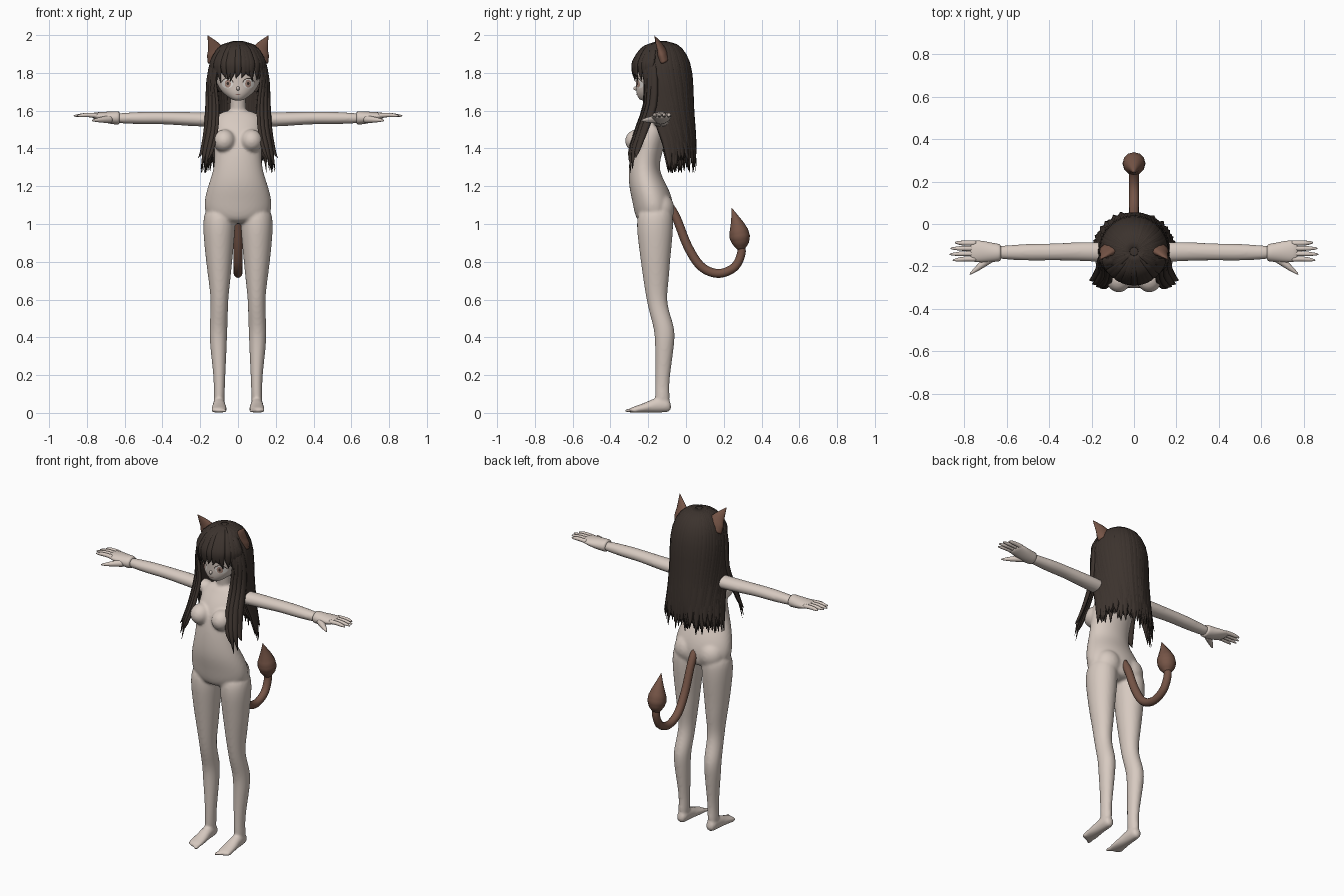
import bpy, bmesh, random
from math import sin, cos, pi, radians
from mathutils import Vector, Matrix

random.seed(4)
if bpy.data.objects.get("Cube"):
    bpy.data.objects.remove(bpy.data.objects["Cube"])


def material(name, rgb):
    m = bpy.data.materials.new(name)
    m.use_nodes = True
    m.diffuse_color = (*rgb, 1)
    bsdf = m.node_tree.nodes["Principled BSDF"]
    bsdf.inputs["Base Color"].default_value = (*rgb, 1)
    bsdf.inputs["Roughness"].default_value = 0.8
    return m


SKIN = material("skin", (0.68, 0.59, 0.53))
HAIR = material("dark hair", (0.045, 0.033, 0.027))
FUR = material("brown fur", (0.18, 0.09, 0.062))
WHITE = material("eye white", (0.8, 0.76, 0.72))
IRIS = material("iris", (0.42, 0.27, 0.22))
LIP = material("lip line", (0.3, 0.17, 0.14))


def finish(bm, name, mat, subsurf=0):
    bmesh.ops.recalc_face_normals(bm, faces=bm.faces)
    for f in bm.faces:
        f.smooth = True
    me = bpy.data.meshes.new(name)
    bm.to_mesh(me)
    bm.free()
    me.materials.append(mat)
    ob = bpy.data.objects.new(name, me)
    bpy.context.collection.objects.link(ob)
    if subsurf:
        ob.modifiers.new("smooth", "SUBSURF").levels = subsurf
        ob.modifiers["smooth"].render_levels = subsurf
    return ob


def skin_rings(bm, rings):
    # bridge equal rings of points and close both ends
    rows = [[bm.verts.new(p) for p in r] for r in rings]
    n = len(rows[0])
    for a, b in zip(rows, rows[1:]):
        for i in range(n):
            j = (i + 1) % n
            bm.faces.new((a[i], a[j], b[j], b[i]))
    bm.faces.new(rows[0])
    bm.faces.new(rows[-1])


def loft(bm, axis, rings, n=12):
    # each ring: centre x, y, z and its two radii across the axis
    u, v = [k for k in range(3) if k != axis]
    out = []
    for x, y, z, ru, rv in rings:
        row = []
        for i in range(n):
            p = Vector((x, y, z))
            p[u] += 1.03 * ru * cos(2 * pi * i / n)
            p[v] += 1.03 * rv * sin(2 * pi * i / n)
            row.append(p)
        out.append(row)
    skin_rings(bm, out)


def ball(bm, centre, size):
    mat = Matrix.Translation(centre) @ Matrix.Diagonal((*size, 1))
    bmesh.ops.create_uvsphere(bm, u_segments=16, v_segments=10, radius=1, matrix=mat)


def sweep(bm, pts, widths, flat=1.0, out=None, n=6, steps=14):
    # smooth tapered strand through the points
    pts = [Vector(p) for p in pts]
    ext = [2 * pts[0] - pts[1]] + pts + [2 * pts[-1] - pts[-2]]

    def at(t, total):
        s = t * (total - 1)
        i = min(int(s), total - 2)
        return i, s - i

    path, rad = [], []
    for k in range(steps + 1):
        i, f = at(k / steps, len(pts))
        a, b, c, d = ext[i:i + 4]
        path.append(0.5 * (2 * b + (c - a) * f + (2 * a - 5 * b + 4 * c - d) * f ** 2
                           + (3 * b - a - 3 * c + d) * f ** 3))
        i, f = at(k / steps, len(widths))
        rad.append(widths[i] * (1 - f) + widths[i + 1] * f)
    rows = []
    for k, p in enumerate(path):
        tan = (path[min(k + 1, steps)] - path[max(k - 1, 0)]).normalized()
        o = Vector(out) if out else Vector((p.x, p.y + 0.13, max(0, p.z - 1.8)))
        side = tan.cross(o).normalized()
        nrm = side.cross(tan)
        rows.append([p + rad[k] * (side * cos(2 * pi * i / n) + nrm * flat * sin(2 * pi * i / n))
                     for i in range(n)])
    skin_rings(bm, rows)


# Body: overlapping forms fused into one smooth surface
bm = bmesh.new()
loft(bm, 2, [(0, y, z, rx, ry) for z, y, rx, ry in (
    (1.0, -.165, .09, .08), (1.04, -.168, .178, .103), (1.12, -.175, .183, .11),
    (1.2, -.2, .162, .104), (1.28, -.225, .132, .08), (1.36, -.215, .124, .084),
    (1.44, -.195, .13, .09), (1.52, -.165, .13, .083), (1.57, -.145, .12, .06),
    (1.605, -.14, .07, .04))])
loft(bm, 2, [(0, -.135, 1.52, .05, .045), (0, -.135, 1.6, .043, .042),
             (0, -.145, 1.66, .042, .042), (0, -.15, 1.73, .042, .042)])
for s in (-1, 1):
    # legs
    loft(bm, 2, [(s * x, y, z, rx, ry) for z, x, y, rx, ry in (
        (1.1, .095, -.16, .08, .09), (1.0, .1, -.165, .088, .1), (.9, .1, -.163, .08, .09),
        (.8, .1, -.162, .07, .078), (.7, .098, -.158, .058, .068), (.6, .098, -.157, .046, .053),
        (.52, .1, -.138, .047, .054), (.44, .104, -.112, .048, .056), (.36, .104, -.113, .045, .051),
        (.25, .1, -.12, .036, .043), (.15, .098, -.127, .029, .037), (.08, .1, -.125, .03, .04),
        (.03, .1, -.125, .026, .035))])
    # feet
    loft(bm, 1, [(s * .1, y, z, rx, rz) for y, z, rx, rz in (
        (-.078, .032, .02, .022), (-.1, .042, .032, .04), (-.16, .042, .033, .042),
        (-.22, .026, .04, .026), (-.275, .017, .044, .017), (-.3, .013, .036, .012))])
    for i in range(5):
        ball(bm, (s * (.068 + .016 * i), -.305 + .009 * i, .012), (.01, .022 - .002 * i, .011))
    # arms
    loft(bm, 0, [(s * x, y, z, ry, rz) for x, y, z, ry, rz in (
        (.07, -.138, 1.55, .045, .04), (.17, -.13, 1.553, .048, .039), (.3, -.13, 1.557, .043, .036),
        (.4, -.132, 1.562, .04, .033), (.5, -.133, 1.561, .041, .034), (.6, -.134, 1.56, .034, .029),
        (.66, -.134, 1.56, .03, .025))])
    ball(bm, (s * .072, -.255, 1.44), (.062, .07, .062))
    ball(bm, (s * .08, -.135, 1.08), (.082, .076, .085))
body = finish(bm, "body", SKIN, 2)
fuse = body.modifiers.new("fuse", "REMESH")
fuse.mode, fuse.voxel_size, fuse.use_smooth_shade = "VOXEL", 0.008, True
relax = body.modifiers.new("relax", "SMOOTH")
relax.factor, relax.iterations = 0.5, 6

# Hands with fingers and thumb
for s, side in ((1, "left"), (-1, "right")):
    bm = bmesh.new()
    loft(bm, 0, [(s * x, y, z, ry, rz) for x, y, z, ry, rz in (
        (.625, -.135, 1.562, .038, .034), (.635, -.135, 1.562, .042, .036),
        (.67, -.134, 1.562, .046, .034), (.71, -.13, 1.566, .052, .028),
        (.75, -.128, 1.572, .052, .02), (.775, -.127, 1.574, .047, .013))])
    for i, tip in enumerate((.845, .866, .872, .855)):
        y = -.09 - .025 * i
        sweep(bm, [(s * .74, y, 1.574), (s * .8, y, 1.577), (s * tip, y - .003 * (i - 1), 1.572)],
              [.014, .013, .012, .004], out=(0, 0, 1), n=8, steps=6)
    sweep(bm, [(s * .67, -.155, 1.556), (s * .72, -.195, 1.552), (s * .775, -.238, 1.548)],
          [.026, .02, .014, .004], out=(0, 0, 1), n=8, steps=6)
    finish(bm, side + "_hand", SKIN, 1)

# Head and nose
bm = bmesh.new()
loft(bm, 2, [(0, y, z, rx, ry) for z, y, rx, ry in (
    (1.652, -.215, .022, .025), (1.672, -.2, .053, .055), (1.7, -.178, .086, .085),
    (1.74, -.155, .11, .108), (1.8, -.137, .128, .132), (1.88, -.13, .124, .128),
    (1.94, -.13, .08, .085))], 20)
head = finish(bm, "head", SKIN, 2)
bm = bmesh.new()
ball(bm, (0, -.258, 1.718), (.009, .021, .012))
finish(bm, "nose", SKIN)

# Eyes and mouth as thin plates laid on the face
bpy.context.view_layer.update()
face = head.evaluated_get(bpy.context.evaluated_depsgraph_get())


def plate(name, mat, x, z, rx, rz, lift, inner=0.0, arc=(0, 360)):
    bm = bmesh.new()
    rows = []
    for k in range(4):
        r = max(0.02, inner + (1 - inner) * k / 3)
        row = []
        for i in range(25):
            a = radians(arc[0] + (arc[1] - arc[0]) * i / 24)
            p = Vector((x + rx * r * cos(a), -1, z + rz * r * sin(a)))
            hit, loc, _, _ = face.ray_cast(p, Vector((0, 1, 0)))
            p.y = (loc.y if hit else -.23) - lift
            row.append(bm.verts.new(p))
        rows.append(row)
    for a, b in zip(rows, rows[1:]):
        for i in range(24):
            bm.faces.new((a[i], a[i + 1], b[i + 1], b[i]))
    finish(bm, name, mat)


for s, side in ((1, "left"), (-1, "right")):
    plate(side + "_eye_white", WHITE, s * .056, 1.743, .03, .025, .002)
    plate(side + "_iris", IRIS, s * .054, 1.743, .016, .021, .004)
    plate(side + "_pupil", HAIR, s * .054, 1.744, .006, .009, .006)
    plate(side + "_lashes", HAIR, s * .056, 1.743, .034, .03, .005, .86, (15, 165))
plate("mouth", LIP, 0, 1.686, .014, .002, .002)

# Hair cap, open over the face
bm = bmesh.new()
bmesh.ops.create_uvsphere(bm, u_segments=32, v_segments=20, radius=1,
                          matrix=Matrix.Translation((0, -.13, 1.81)) @ Matrix.Diagonal((.147, .148, .158, 1)))
bmesh.ops.delete(bm, geom=[v for v in bm.verts if v.co.z < 1.69 or (v.co.y < -.19 and v.co.z < 1.83)],
                 context="VERTS")
finish(bm, "hair_cap", HAIR)


def polar(t, rx, ry, z):
    return (sin(t) * rx, -.13 + cos(t) * ry, z)


# Long back hair
bm = bmesh.new()
for layer in range(2):
    for i in range(33):
        t = radians(-125 + 250 * i / 32) + random.uniform(-.03, .03)
        k = 1 - .07 * layer
        end = 1.28 + random.uniform(-.015, .06)
        sweep(bm, [polar(t, .02, .02, 1.968), polar(t, .1 * k, .1 * k, 1.932),
                   polar(t, .15 * k, .153 * k, 1.82), polar(t * .82, .16 * k, .166 * k, 1.6),
                   polar(t * .66, .178 * k, .178 * k, 1.43),
                   polar(t * .62, .2 * k, .19 * k + random.uniform(-.02, .01), end)],
              [.006, .018, .022, .025, .025, .022, .002], .35)
finish(bm, "back_hair", HAIR)

# Fringe
bm = bmesh.new()
for i in range(15):
    a = -70 + 10 * i
    t = pi + radians(a + random.uniform(-3, 3))
    tip = 1.765 - .0004 * abs(a) + random.uniform(-.008, .025)
    sweep(bm, [polar(t, .02, .02, 1.968), polar(t, .1, .1, 1.932), polar(t, .148, .148, 1.86),
               polar(t, .15, .152, 1.81), polar(t + random.uniform(-.1, .1), .146, .146, tip)],
          [.006, .018, .023, .018, .001], .35)
finish(bm, "fringe", HAIR)

# Long locks falling in front of the shoulders
for s, side in ((1, "left"), (-1, "right")):
    bm = bmesh.new()
    for dx, dy, dz in ((-.022, -.006, .06), (-.006, 0, .0), (.012, .012, .02), (.026, .03, .08)):
        sweep(bm, [(s * .04, -.15, 1.96), (s * .115, -.18, 1.905), (s * (.14 + dx * .5), -.2 + dy, 1.78),
                   (s * (.135 + dx), -.205 + dy, 1.63), (s * (.142 + dx), -.25 + dy, 1.5),
                   (s * (.163 + dx), -.288 + dy, 1.39), (s * (.185 + dx), -.295 + dy, 1.27 + dz)],
              [.008, .02, .022, .022, .023, .018, .001], .5)
    finish(bm, side + "_front_lock", HAIR)

    # Pointed ears
    bm = bmesh.new()
    sweep(bm, [(s * .105, -.115, 1.87), (s * .125, -.135, 1.93), (s * .16, -.168, 1.998)],
          [.058, .05, .028, .001], .5, (0, -1, .3), 12)
    finish(bm, side + "_ear", FUR)

# Tail and its tuft
bm = bmesh.new()
sweep(bm, [(0, -.09, 1.1), (0, -.05, 1.03), (0, .01, .88), (0, .08, .775), (0, .17, .738),
           (0, .255, .77), (0, .292, .84), (0, .29, .9)],
      [.022, .024, .023, .022], out=(1, 0, 0), n=12, steps=36)
finish(bm, "tail", FUR)
bm = bmesh.new()
sweep(bm, [(0, .292, .865), (0, .285, .93), (0, .27, 1.0), (0, .242, 1.085)],
      [.02, .044, .054, .05, .036, .018, .001], out=(1, 0, 0), n=12, steps=18)
finish(bm, "tail_tuft", FUR)
